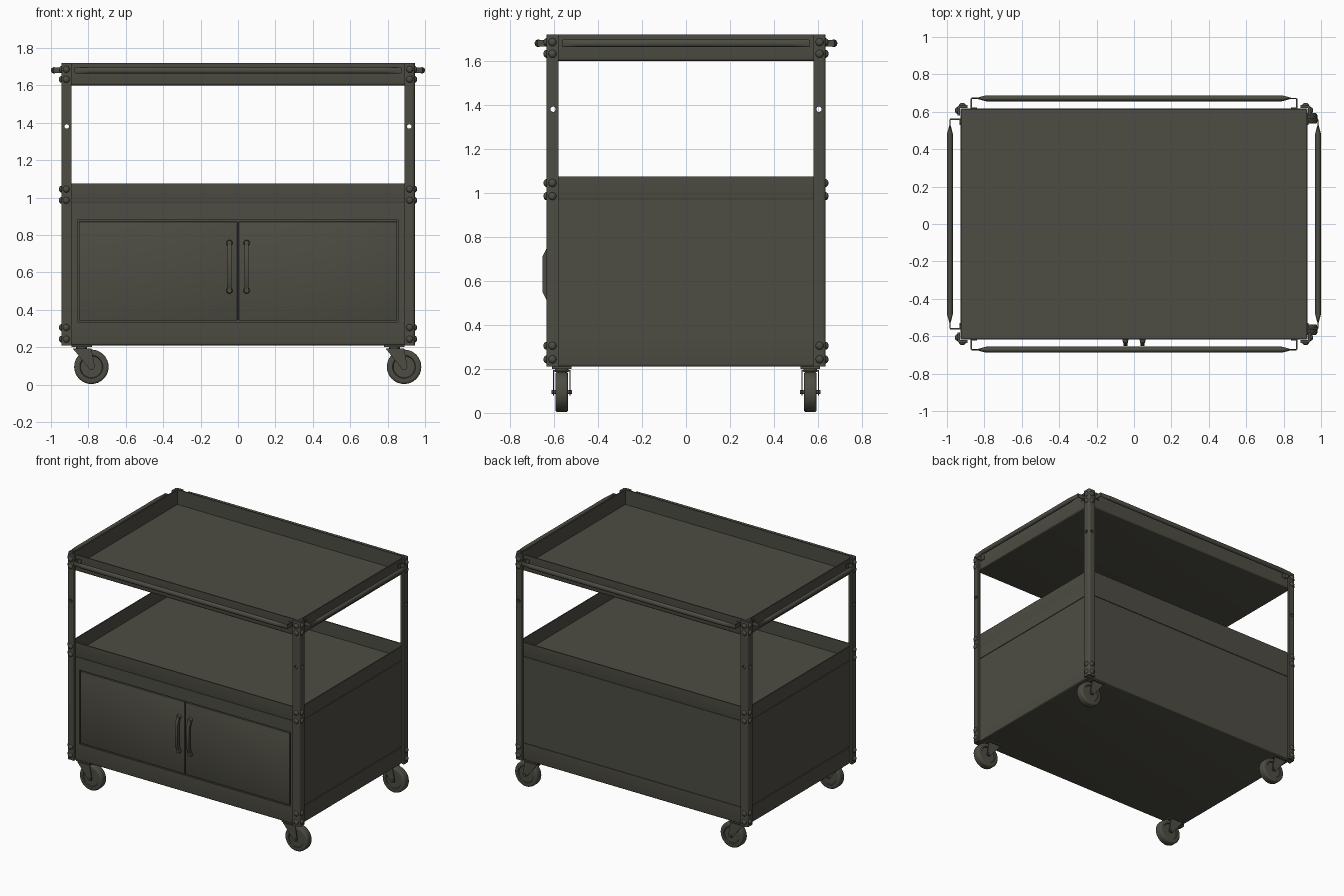
import bpy, bmesh, math
from mathutils import Matrix, Vector

if "Cube" in bpy.data.objects:
    bpy.data.objects.remove(bpy.data.objects["Cube"], do_unlink=True)

paint = bpy.data.materials.new("dark_olive_grey")
paint.use_nodes = True
COLOUR = (0.075, 0.073, 0.056, 1)
paint.diffuse_color = COLOUR
bsdf = next(n for n in paint.node_tree.nodes if n.type == 'BSDF_PRINCIPLED')
bsdf.inputs["Base Color"].default_value = COLOUR


def finish(name, bm, smooth=True):
    bmesh.ops.recalc_face_normals(bm, faces=bm.faces)
    mesh = bpy.data.meshes.new(name)
    bm.to_mesh(mesh)
    bm.free()
    mesh.materials.append(paint)
    ob = bpy.data.objects.new(name, mesh)
    bpy.context.collection.objects.link(ob)
    if smooth:
        bpy.ops.object.select_all(action='DESELECT')
        ob.select_set(True)
        bpy.context.view_layer.objects.active = ob
        bpy.ops.object.shade_smooth_by_angle(angle=math.radians(40))
    return ob


def add_box(bm, lo, hi):
    lo, hi = Vector(lo), Vector(hi)
    m = Matrix.Translation((lo + hi) / 2) @ Matrix.Diagonal((*(hi - lo), 1))
    return bmesh.ops.create_cube(bm, size=1, matrix=m)["verts"]


def box(name, lo, hi, bevel=0.0):
    bm = bmesh.new()
    add_box(bm, lo, hi)
    if bevel:
        bmesh.ops.bevel(bm, geom=bm.edges[:], offset=bevel, segments=2, affect='EDGES', profile=0.5)
    return finish(name, bm)


def add_cyl(bm, centre, axis, radius, depth, sides=24, radius2=None):
    m = Matrix.Translation(centre) @ Vector(axis).to_track_quat('Z', 'Y').to_matrix().to_4x4()
    return bmesh.ops.create_cone(bm, cap_ends=True, segments=sides, radius1=radius,
                                 radius2=radius if radius2 is None else radius2,
                                 depth=depth, matrix=m)["verts"]


def add_prism(bm, points, offset):
    face = bm.faces.new([bm.verts.new(p) for p in points])
    out = bmesh.ops.extrude_face_region(bm, geom=[face])["geom"]
    bmesh.ops.translate(bm, vec=offset, verts=[v for v in out if isinstance(v, bmesh.types.BMVert)])


HX, HY = 0.928, 0.618        # sheet metal half sizes
LX, LY = 0.945, 0.635        # outer faces of the corner posts


# Open trays with a rounded lower edge
def tray(name, bottom, top):
    bm = bmesh.new()
    add_box(bm, (-HX, -HY, bottom), (HX, HY, top))
    rim = [f for f in bm.faces if f.normal.z > 0.9]
    bmesh.ops.inset_region(bm, faces=rim, thickness=0.012)
    out = bmesh.ops.extrude_face_region(bm, geom=rim)["geom"]
    bmesh.ops.translate(bm, vec=(0, 0, bottom + 0.012 - top),
                        verts=[v for v in out if isinstance(v, bmesh.types.BMVert)])
    bmesh.ops.delete(bm, geom=rim, context='FACES')
    low = [e for e in bm.edges if all(abs(v.co.z - bottom) < 1e-4 for v in e.verts)]
    bmesh.ops.bevel(bm, geom=low, offset=0.012, segments=3, affect='EDGES', profile=0.5)
    return finish(name, bm)


tray("top_tray", 1.60, 1.72)
tray("middle_tray", 0.965, 1.075)
tray("bottom_tray", 0.21, 0.335)

# Cabinet body, slightly recessed, with a skirt below the middle tray
box("cabinet_body", (-HX + .005, -HY + .016, 0.30), (HX - .005, HY - .005, 0.89))
box("cabinet_skirt", (-HX, -HY, 0.88), (HX, HY, 0.97))
for s, side in ((1, "left"), (-1, "right")):
    x0, x1 = sorted((s * 0.858, s * HX))
    box(side + "_door_stile", (x0, -HY, 0.33), (x1, -HY + .02, 0.885))
    x0, x1 = sorted((s * 0.004, s * 0.850))
    box(side + "_door", (x0, -HY + .002, 0.343), (x1, -HY + .02, 0.871), 0.002)

    # Door pull: a bowed bar with round end pads
    bm = bmesh.new()
    hx = s * 0.046
    for z in (0.757, 0.503):
        add_cyl(bm, (hx, -HY - .007, z), (0, -1, 0), 0.017, 0.02, 16, 0.013)
    outline = [(-.612, .50), (-.628, .50), (-.652, .55), (-.652, .71), (-.628, .76),
               (-.612, .76), (-.632, .70), (-.632, .56)]
    add_prism(bm, [(hx - .011, y, z) for y, z in outline], (.022, 0, 0))
    finish(side + "_door_pull", bm)

# Corner posts: an angle section with a rounded corner, drilled on both flanges
bm = bmesh.new()
W, T, R = 0.056, 0.015, 0.014
arc = [(LX - R + R * math.cos(a), LY - R + R * math.sin(a))
       for a in (math.pi / 2 * i / 4 for i in range(5))]
section = [(LX - T, LY - W), (LX, LY - W)] + arc + [(LX - W, LY), (LX - W, LY - T), (LX - T, LY - T)]
add_prism(bm, [(x, y, 0.21) for x, y in section], (0, 0, 1.51))
post = finish("corner_posts", bm)
bm = bmesh.new()
add_cyl(bm, (0.916, LY, 1.38), (0, 1, 0), 0.012, 0.05, 16)
add_cyl(bm, (LX, 0.604, 1.38), (1, 0, 0), 0.012, 0.05, 16)
cutter = finish("post_hole_cutter", bm, False)
cutter.hide_render = True
drill = post.modifiers.new("holes", 'BOOLEAN')
drill.operation, drill.solver, drill.object = 'DIFFERENCE', 'EXACT', cutter
bpy.ops.object.select_all(action='DESELECT')
post.select_set(True)
bpy.context.view_layer.objects.active = post
bpy.ops.object.modifier_apply(modifier="holes")
bpy.data.objects.remove(cutter, do_unlink=True)
mirror = post.modifiers.new("mirror", 'MIRROR')
mirror.use_axis = (True, True, False)

# Domed bolts on both flanges of every post
bm = bmesh.new()
for sx in (-1, 1):
    for sy in (-1, 1):
        heights = [1.685, 1.632, 0.305, 0.243]
        if not (sx > 0 and sy > 0):
            heights += [1.045, 0.985]
        for z in heights:
            for centre, flat in (((sx * 0.918, sy * LY, z), (1, 0.7, 1)),
                                 ((sx * LX, sy * 0.607, z), (0.7, 1, 1))):
                m = Matrix.Translation(centre) @ Matrix.Diagonal((*flat, 1))
                bmesh.ops.create_uvsphere(bm, u_segments=12, v_segments=8, radius=0.018, matrix=m)
finish("post_bolts", bm)


# Push rails: round tubes flattened at the ends, held by thin upright straps
def rail(name, angle, half, wall, out):
    bm = bmesh.new()
    stations = [(-half, .003), (-half + .03, .003), (-half + .08, .016)]
    stations += [(-t, r) for t, r in reversed(stations)]
    rings = []
    for t, r in stations:
        rings.append([bm.verts.new((t, -out + r * math.cos(a), 1.68 + .017 * math.sin(a)))
                      for a in (math.tau * i / 16 for i in range(16))])
    for a, b in zip(rings, rings[1:]):
        for i in range(16):
            j = (i + 1) % 16
            bm.faces.new((a[i], a[j], b[j], b[i]))
    bm.faces.new(rings[0])
    bm.faces.new(rings[-1])
    for s in (-1, 1):
        add_box(bm, (s * half - .003, -out, 1.665), (s * half + .003, -wall, 1.695))
        x0, x1 = sorted((s * half, s * (half - .03)))
        add_box(bm, (x0, -wall - .004, 1.665), (x1, -wall + .002, 1.695))
    bmesh.ops.rotate(bm, verts=bm.verts, cent=(0, 0, 0), matrix=Matrix.Rotation(angle, 3, 'Z'))
    finish(name, bm)


rail("front_rail", 0, 0.87, HY, 0.672)
rail("back_rail", math.pi, 0.87, HY, 0.672)
rail("left_rail", math.pi / 2, 0.56, HX, 0.984)
rail("right_rail", -math.pi / 2, 0.56, HX, 0.984)


# Swivel casters, all trailing the same way
def caster(name, x, y):
    wx, wz = x + 0.052, 0.095
    bm = bmesh.new()
    add_box(bm, (x - .055, y - .045, .200), (x + .055, y + .045, .212))
    add_cyl(bm, (x, y, .196), (0, 0, 1), 0.03, 0.02)
    add_box(bm, (x - .045, y - .040, .188), (x + .05, y + .040, .194))
    fork = [(x - .048, .194), (x + .052, .194), (wx + .018, wz), (wx + .010, wz - .015),
            (wx - .010, wz - .015), (wx - .020, wz)]
    for side in (-.040, .035):
        add_prism(bm, [(px, y + side, pz) for px, pz in fork], (0, .005, 0))
    add_cyl(bm, (wx, y, wz), (0, 1, 0), 0.010, 0.092, 12)
    finish(name + "_caster_fork", bm)
    bm = bmesh.new()
    add_cyl(bm, (wx, y, wz), (0, 1, 0), 0.092, 0.058, 32)
    rims = [e for e in bm.edges if abs(e.verts[0].co.y - e.verts[1].co.y) < 1e-4]
    bmesh.ops.bevel(bm, geom=rims, offset=0.012, segments=3, affect='EDGES', profile=0.5)
    caps = [f for f in bm.faces if len(f.verts) > 8]
    bmesh.ops.inset_region(bm, faces=caps, thickness=0.018, depth=0)
    bmesh.ops.inset_region(bm, faces=caps, thickness=0.004, depth=-0.006)
    finish(name + "_caster_wheel", bm)


for sx, lr in ((1, "left"), (-1, "right")):
    for sy, fb in ((-1, "front"), (1, "back")):
        caster(fb + "_" + lr, sx * 0.836, sy * 0.565)
